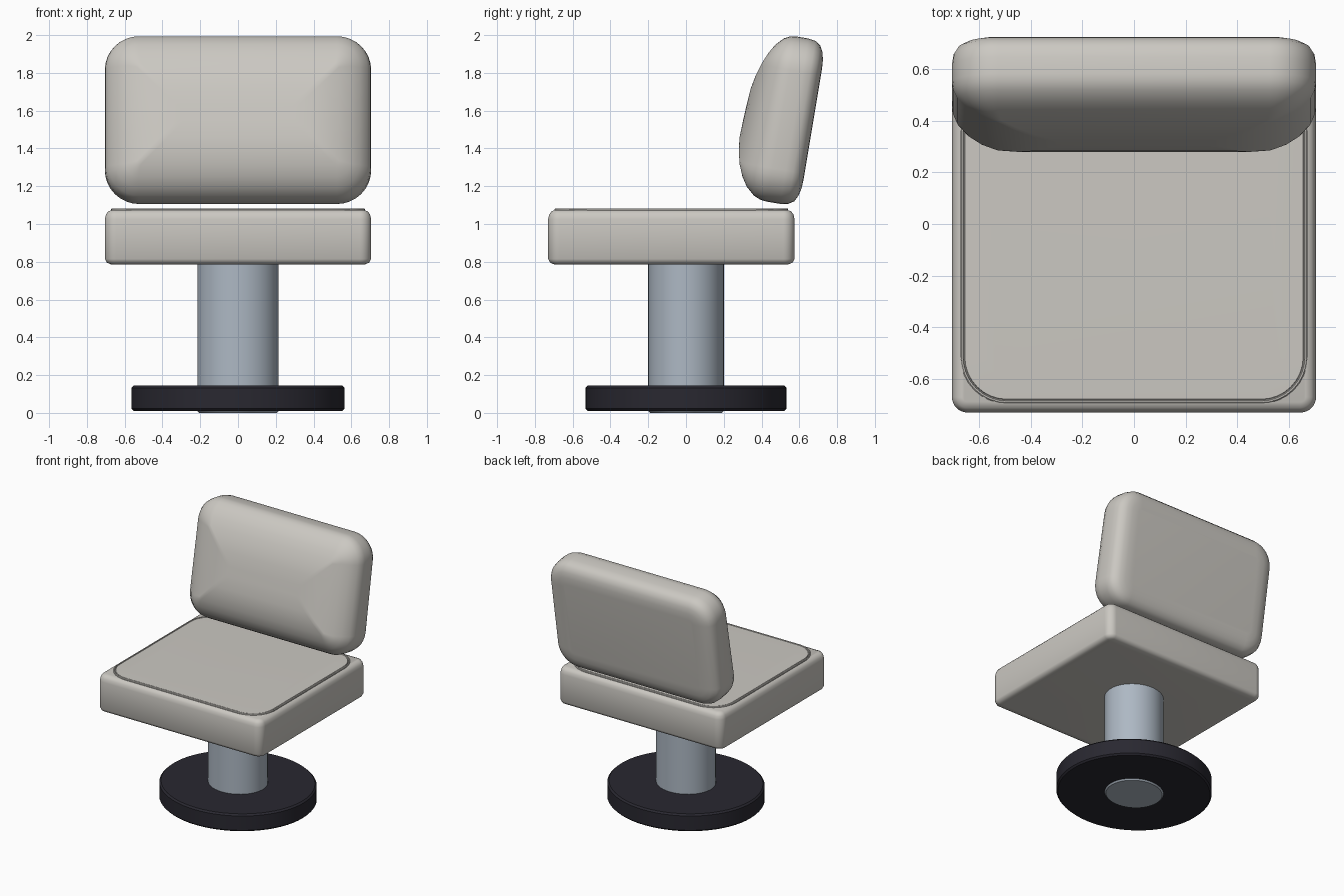
import bpy, bmesh, math
from mathutils import Matrix, Vector

if "Cube" in bpy.data.objects:
    bpy.data.objects.remove(bpy.data.objects["Cube"], do_unlink=True)


def material(name, colour, rough):
    m = bpy.data.materials.new(name)
    m.use_nodes = True
    m.diffuse_color = (*colour, 1)
    bsdf = m.node_tree.nodes["Principled BSDF"]
    bsdf.inputs["Base Color"].default_value = (*colour, 1)
    bsdf.inputs["Roughness"].default_value = rough
    return m


cream = material("cream upholstery", (0.60, 0.58, 0.54), 0.6)
steel = material("blue grey steel", (0.42, 0.48, 0.55), 0.4)
black = material("near black base", (0.022, 0.021, 0.030), 0.5)


def rounded_rect(hx, hy, r, steps=8):
    """Outline of a rectangle with round corners, counter-clockwise."""
    pts = []
    for k, (sx, sy) in enumerate([(1, 1), (-1, 1), (-1, -1), (1, -1)]):
        for i in range(steps + 1):
            a = math.pi / 2 * (k + i / steps)
            pts.append((sx * (hx - r) + r * math.cos(a),
                        sy * (hy - r) + r * math.sin(a)))
    return pts


def ellipse(rx, ry, sides=64):
    return [(rx * math.cos(2 * math.pi * i / sides),
             ry * math.sin(2 * math.pi * i / sides)) for i in range(sides)]


def stack(name, loops, mat, frame=Matrix(), angle=40):
    """Skin a list of (outline, height function) loops and cap both ends."""
    bm = bmesh.new()
    rings = [[bm.verts.new((x, y, h(y) if callable(h) else h)) for x, y in pts]
             for pts, h in loops]
    n = len(rings[0])
    for a, b in zip(rings, rings[1:]):
        for i in range(n):
            j = (i + 1) % n
            bm.faces.new((a[i], a[j], b[j], b[i]))
    bm.faces.new(rings[0][::-1])
    bm.faces.new(rings[-1])
    bm.transform(frame)
    bmesh.ops.recalc_face_normals(bm, faces=bm.faces)
    mesh = bpy.data.meshes.new(name)
    bm.to_mesh(mesh)
    bm.free()
    mesh.materials.append(mat)
    obj = bpy.data.objects.new(name, mesh)
    bpy.context.collection.objects.link(obj)
    bpy.ops.object.select_all(action="DESELECT")
    obj.select_set(True)
    bpy.context.view_layer.objects.active = obj
    bpy.ops.object.shade_smooth_by_angle(angle=math.radians(angle))
    return obj


def slab(name, hx, hy, r, profile, mat, frame, height=lambda d: d):
    """Cushion made of inset rounded rectangles; profile is (inset, depth)."""
    loops = [(rounded_rect(hx - s, hy - s, max(r - s, 0.02)), height(d))
             for s, d in profile]
    return stack(name, loops, mat, frame)


# Round foot and pedestal column
stack("round_base", [(ellipse(0.565 - s, 0.532 - s), z) for s, z in
      [(0.012, 0.01), (0, 0.022), (0, 0.133), (0.012, 0.145)]], black)
stack("column", [(ellipse(0.215 - s, 0.2 - s), z) for s, z in
      [(0.01, 0), (0, 0.01), (0, 0.8)]], steel)

# Seat cushion with softened edges
seat_frame = Matrix.Translation((0, -0.0775, 0))
slab("seat_cushion", 0.705, 0.6525, 0.06,
     [(0.06, 0.785), (0.03, 0.787), (0.01, 0.796), (0, 0.815),
      (0, 1.025), (0.006, 1.05), (0.018, 1.067), (0.04, 1.075)],
     cream, seat_frame)

# Seat top panel with a piped seam around it
slab("seat_top_panel", 0.672, 0.618, 0.18,
     [(0, 1.06), (0, 1.079), (0.004, 1.083), (0.010, 1.083), (0.012, 1.076),
      (0.015, 1.076), (0.017, 1.081), (0.10, 1.083)],
     cream, seat_frame)

# Padded backrest: flat behind, bulging forward, fuller towards the bottom
tilt = 0.165
half = 0.444
up = Vector((0, math.sin(tilt), math.cos(tilt)))
out = Vector((0, -math.cos(tilt), math.sin(tilt)))
side = Vector((1, 0, 0))
frame = Matrix((side, up, out)).transposed().to_4x4()
frame.translation = Vector((0, 0.6, 1.1)) + up * (half - 0.01)
slab("backrest_cushion", 0.705, half, 0.18,
     [(0.15, 0), (0.10, 0.003), (0.06, 0.012), (0.025, 0.03), (0.006, 0.06),
      (0, 0.10), (0, 0.17), (0.004, 0.20), (0.02, 0.235), (0.06, 0.277),
      (0.11, 0.308), (0.17, 0.333), (0.24, 0.352), (0.31, 0.363), (0.40, 0.365)],
     cream, frame,
     lambda d: lambda y: d - 0.06 * y * (d / 0.365) ** 2)
